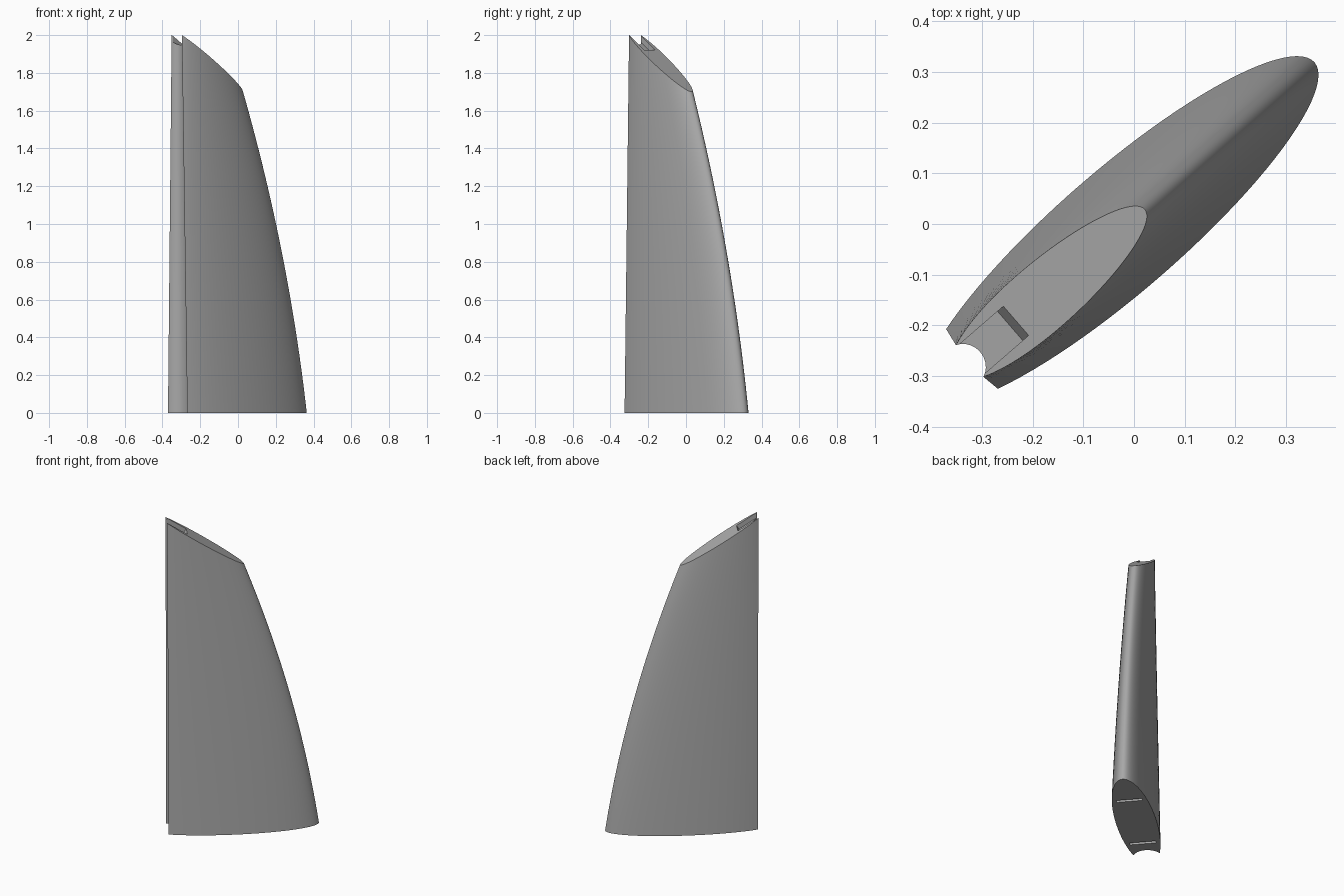
import bpy, bmesh, math
from mathutils import Matrix, Vector

cube = bpy.data.objects.get("Cube")
if cube:
    bpy.data.objects.remove(cube, do_unlink=True)

CHORD_ANGLE = math.radians(40.9)   # heading of the blade chord
MID = 0.008                        # sideways offset of the chord line
PLACE = Matrix.Rotation(CHORD_ANGLE, 4, 'Z') @ Matrix.Translation((0, MID, 0))

grey = bpy.data.materials.new("plain_grey")
grey.use_nodes = True
colour = (0.4, 0.4, 0.4, 1)
grey.diffuse_color = colour
grey.node_tree.nodes["Principled BSDF"].inputs["Base Color"].default_value = colour


def add_object(name, bm):
    bmesh.ops.recalc_face_normals(bm, faces=bm.faces)
    mesh = bpy.data.meshes.new(name)
    bm.to_mesh(mesh)
    bm.free()
    mesh.materials.append(grey)
    obj = bpy.data.objects.new(name, mesh)
    bpy.context.collection.objects.link(obj)
    obj.matrix_world = PLACE
    return obj


def section(z, sides=72, groove_sides=18):
    """Truncated ellipse with a concave trailing edge, at height z."""
    thick = 1 - 0.235 * z
    tail = -0.416 - 0.003 * z
    nose = 0.478 - 0.145 * z - 0.068 * z * z
    chord = nose - tail
    end = math.radians(139.5)
    centre, half = tail + 0.432 * chord, 0.568 * chord
    points = []
    for i in range(sides + 1):
        a = -end + 2 * end * i / sides
        points.append((centre + half * math.cos(a), 0.12 * thick * math.sin(a), z))
    # concave arc closing the trailing edge
    h, d = abs(points[0][1]), 0.05 * thick
    r = (h * h + d * d) / (2 * d)
    sweep = math.asin(h / r)
    for i in range(1, groove_sides):
        a = sweep - 2 * sweep * i / groove_sides
        points.append((tail + d - r + r * math.cos(a), r * math.sin(a), z))
    return points


# blade: loft the sections, then slice the top off at a slant
bm = bmesh.new()
levels = 30
rings = [[bm.verts.new(p) for p in section(2.15 * k / levels)] for k in range(levels + 1)]
for low, high in zip(rings, rings[1:]):
    for i in range(len(low)):
        j = (i + 1) % len(low)
        bm.faces.new((low[i], low[j], high[j], high[i]))
bm.faces.new(rings[0])
bm.faces.new(rings[-1])

slope = math.atan2(0.3, 0.457)
normal = Vector((math.sin(slope), 0, math.cos(slope)))
cut_point = Vector((-0.422, 0, 2))
bmesh.ops.bisect_plane(bm, geom=bm.verts[:] + bm.edges[:] + bm.faces[:],
                       plane_co=cut_point, plane_no=normal, clear_outer=True)
bmesh.ops.holes_fill(bm, edges=[e for e in bm.edges if e.is_boundary])
blade = add_object("blade", bm)


def carve(name, matrix):
    """Cut a box out of the blade."""
    box = bmesh.new()
    bmesh.ops.create_cube(box, size=1, matrix=matrix)
    cutter = add_object(name, box)
    cutter.hide_render = True
    mod = blade.modifiers.new(name, 'BOOLEAN')
    mod.operation, mod.solver, mod.object = 'DIFFERENCE', 'EXACT', cutter
    bpy.context.view_layer.objects.active = blade
    bpy.ops.object.modifier_apply(modifier=name)
    bpy.data.objects.remove(cutter, do_unlink=True)


# shallow notch in the slanted top, open at the trailing edge
length, depth = 0.4, 0.028
along = Vector((math.cos(slope), 0, -math.sin(slope)))
notch_end = cut_point + along * (0.121 / math.cos(slope))
centre = notch_end - along * length / 2 + normal * (0.1 - depth)
carve("top_notch", Matrix.Translation(centre) @ Matrix.Rotation(slope, 4, 'Y')
      @ Matrix.Diagonal((length, 0.076, 0.2, 1)))

# two narrow slots in the underside
for name, u in (("front_slot", 0.225), ("rear_slot", -0.28)):
    carve(name, Matrix.Translation((u, 0, 0)) @ Matrix.Diagonal((0.022, 0.154, 0.1, 1)))

bpy.ops.object.select_all(action='DESELECT')
blade.select_set(True)
bpy.context.view_layer.objects.active = blade
bpy.ops.object.shade_smooth_by_angle(angle=math.radians(30))
